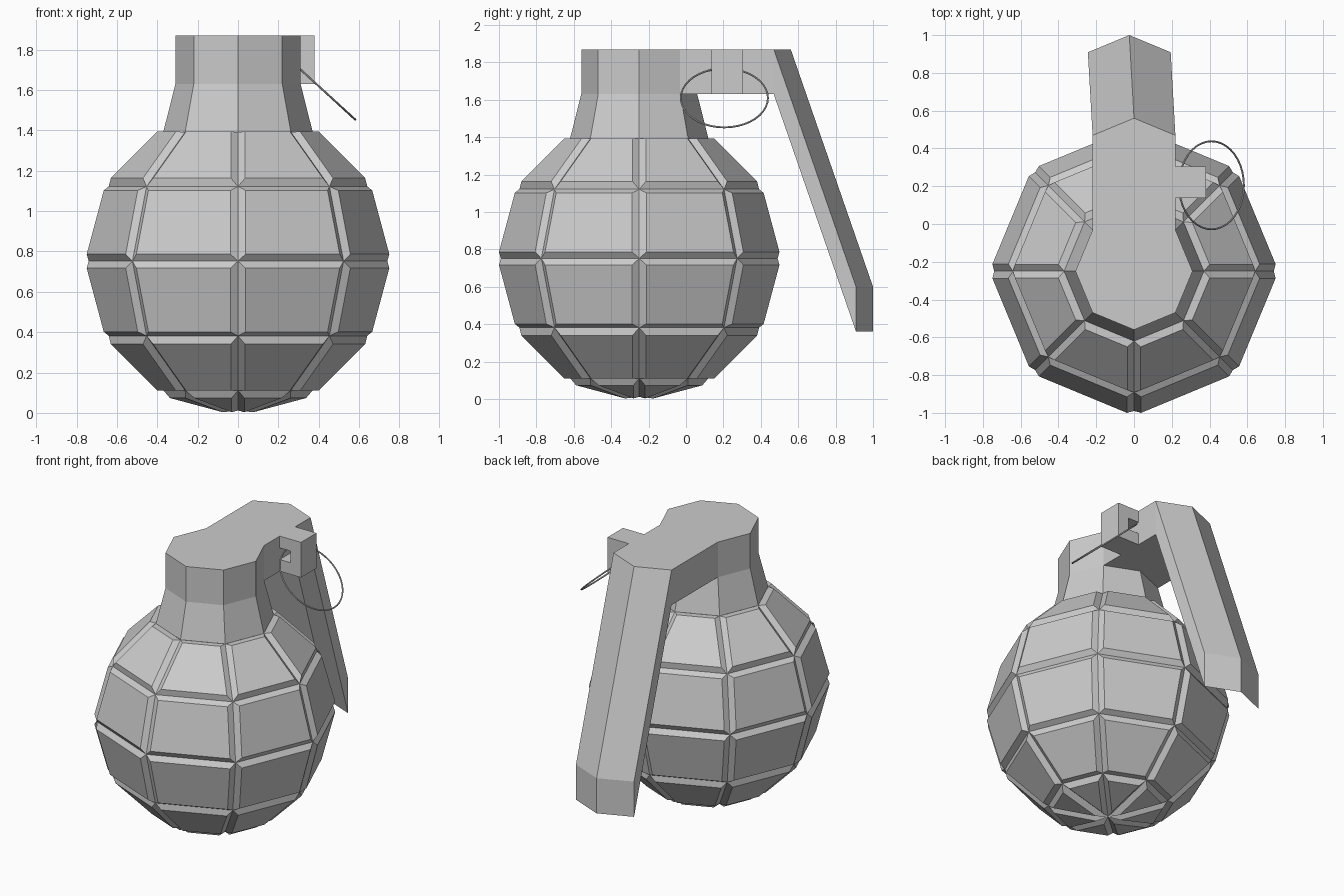
import bpy, bmesh
from math import cos, sin, pi, radians
from mathutils import Vector, Matrix

if "Cube" in bpy.data.objects:
    bpy.data.objects.remove(bpy.data.objects["Cube"])

CY = -0.25  # y of the body axis


def finish(bm, name):
    bmesh.ops.recalc_face_normals(bm, faces=bm.faces[:])
    me = bpy.data.meshes.new(name)
    bm.to_mesh(me)
    bm.free()
    ob = bpy.data.objects.new(name, me)
    bpy.context.collection.objects.link(ob)
    return ob


def pull(bm, faces, offset):
    """Extrude faces along an offset, return the new end faces."""
    geom = bmesh.ops.extrude_face_region(bm, geom=faces)["geom"]
    old = [f for f in faces if f.is_valid]
    if old:
        bmesh.ops.delete(bm, geom=old, context='FACES_ONLY')
    verts = [g for g in geom if isinstance(g, bmesh.types.BMVert)]
    bmesh.ops.translate(bm, verts=verts, vec=Vector(offset))
    return [g for g in geom if isinstance(g, bmesh.types.BMFace)]


# Body: low-poly sphere with raised panels, open where the neck joins
bm = bmesh.new()
bmesh.ops.create_uvsphere(bm, u_segments=8, v_segments=6, radius=0.74,
                          matrix=Matrix.Translation((0, CY, 0.752)))
pole = max(bm.verts, key=lambda v: v.co.z)
bmesh.ops.delete(bm, geom=[pole], context='VERTS')
bmesh.ops.recalc_face_normals(bm, faces=bm.faces[:])
bm.normal_update()
centre = Vector((0, CY, 0.75))
f0 = max(bm.faces, key=lambda f: f.calc_area())
if f0.normal.dot(f0.calc_center_median() - centre) < 0:
    bmesh.ops.reverse_faces(bm, faces=bm.faces[:])
    bm.normal_update()
bmesh.ops.inset_individual(bm, faces=bm.faces[:], thickness=0.028,
                           depth=0.031, use_even_offset=True)
finish(bm, "body")

# Neck: octagonal rings, with the lever pulled out of its two back faces
bm = bmesh.new()
rings = [[bm.verts.new((r * cos(i * pi / 4), CY + r * sin(i * pi / 4), z))
          for i in range(8)]
         for r, z in ((0.37, 1.393), (0.31, 1.63), (0.31, 1.87))]
back = []
for k in range(2):
    for i in range(8):
        j = (i + 1) % 8
        f = bm.faces.new((rings[k][i], rings[k][j],
                          rings[k + 1][j], rings[k + 1][i]))
        if k == 1 and i in (1, 2):
            back.append(f)
bm.faces.new(rings[2])
arm = pull(bm, back, (0, 0.5, 0))
pull(bm, arm, (-0.025, 0.44, -1.27))
finish(bm, "neck_and_lever")

# Pin bracket: C profile extruded along y
bm = bmesh.new()
profile = [(0.215, 1.63), (0.38, 1.63), (0.38, 1.87), (0.215, 1.87),
           (0.215, 1.79), (0.30, 1.79), (0.30, 1.71), (0.215, 1.71)]
face = bm.faces.new([bm.verts.new((x, 0.137, z)) for x, z in profile])
geom = bmesh.ops.extrude_face_region(bm, geom=[face])["geom"]
bmesh.ops.translate(bm, vec=(0, 0.167, 0),
                    verts=[g for g in geom if isinstance(g, bmesh.types.BMVert)])
finish(bm, "pin_bracket")

# Pull ring hanging through the bracket
bpy.ops.mesh.primitive_torus_add(location=(0.41, 0.205, 1.61),
                                 rotation=(0, radians(42.5), 0),
                                 major_radius=0.233, minor_radius=0.005,
                                 major_segments=40, minor_segments=8)
bpy.context.object.name = "pull_ring"
bpy.ops.object.shade_smooth_by_angle()
